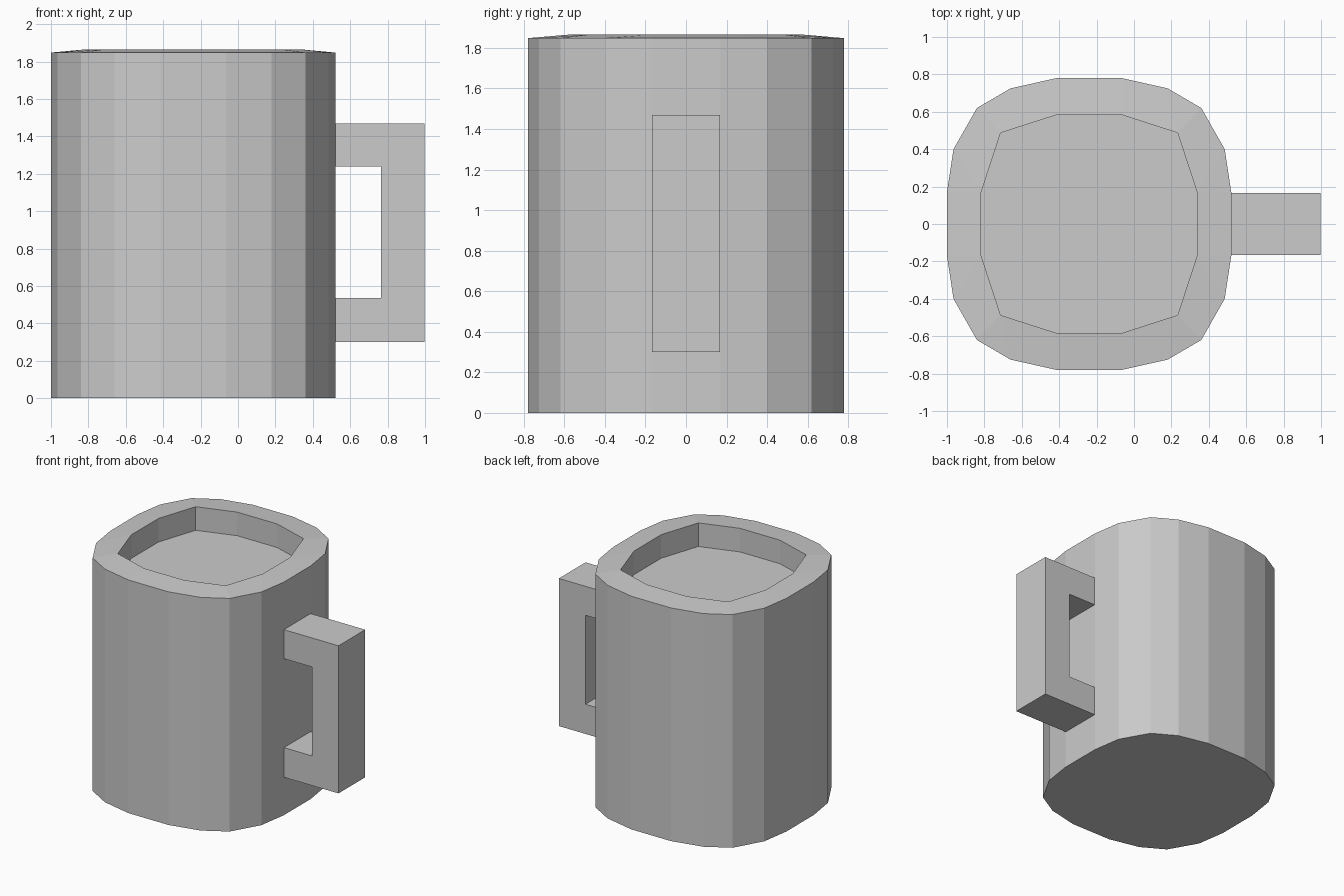
import bpy, bmesh

if "Cube" in bpy.data.objects:
    bpy.data.objects.remove(bpy.data.objects["Cube"])

CX = -0.24  # centre of the mug body


def finish(bm, name):
    bmesh.ops.remove_doubles(bm, verts=bm.verts, dist=0.0005)
    bmesh.ops.recalc_face_normals(bm, faces=bm.faces)
    mesh = bpy.data.meshes.new(name)
    bm.to_mesh(mesh)
    bm.free()
    obj = bpy.data.objects.new(name, mesh)
    bpy.context.collection.objects.link(obj)
    return obj


def full_ring(quarter):
    """Mirror a quarter outline into a closed counter-clockwise ring."""
    half = quarter + [(-x, y) for x, y in reversed(quarter)]
    return half + [(-x, -y) for x, y in half]


# Body: squarish 20-sided wall, 12-sided well, sloped rim
outer = full_ring([(0.76, 0.17), (0.725, 0.40), (0.60, 0.62), (0.42, 0.725), (0.175, 0.78)])
a, b, c = (0.577, 0.17), (0.473, 0.487), (0.175, 0.583)
inner = full_ring([a, a, b, b, c])  # repeated points merge into rim triangles

bm = bmesh.new()
levels = [(outer, 0.0), (outer, 1.848), (inner, 1.865), (inner, 1.678)]
rings = [[bm.verts.new((x + CX, y, z)) for x, y in ring] for ring, z in levels]
for low, high in zip(rings, rings[1:]):
    for i in range(len(low)):
        j = (i + 1) % len(low)
        bm.faces.new((low[i], low[j], high[j], high[i]))
bm.faces.new(rings[0][::-1])
bm.faces.new(rings[-1])
finish(bm, "mug_body")

# Handle: square-cornered C profile extruded across y
profile = [(0.52, 0.30), (0.998, 0.30), (0.998, 1.47), (0.52, 1.47),
           (0.52, 1.24), (0.765, 1.24), (0.765, 0.535), (0.52, 0.535)]
bm = bmesh.new()
face = bm.faces.new([bm.verts.new((x, -0.167, z)) for x, z in profile])
ext = bmesh.ops.extrude_face_region(bm, geom=[face], use_keep_orig=True)
moved = [v for v in ext["geom"] if isinstance(v, bmesh.types.BMVert)]
bmesh.ops.translate(bm, verts=moved, vec=(0, 0.334, 0))
finish(bm, "handle")
